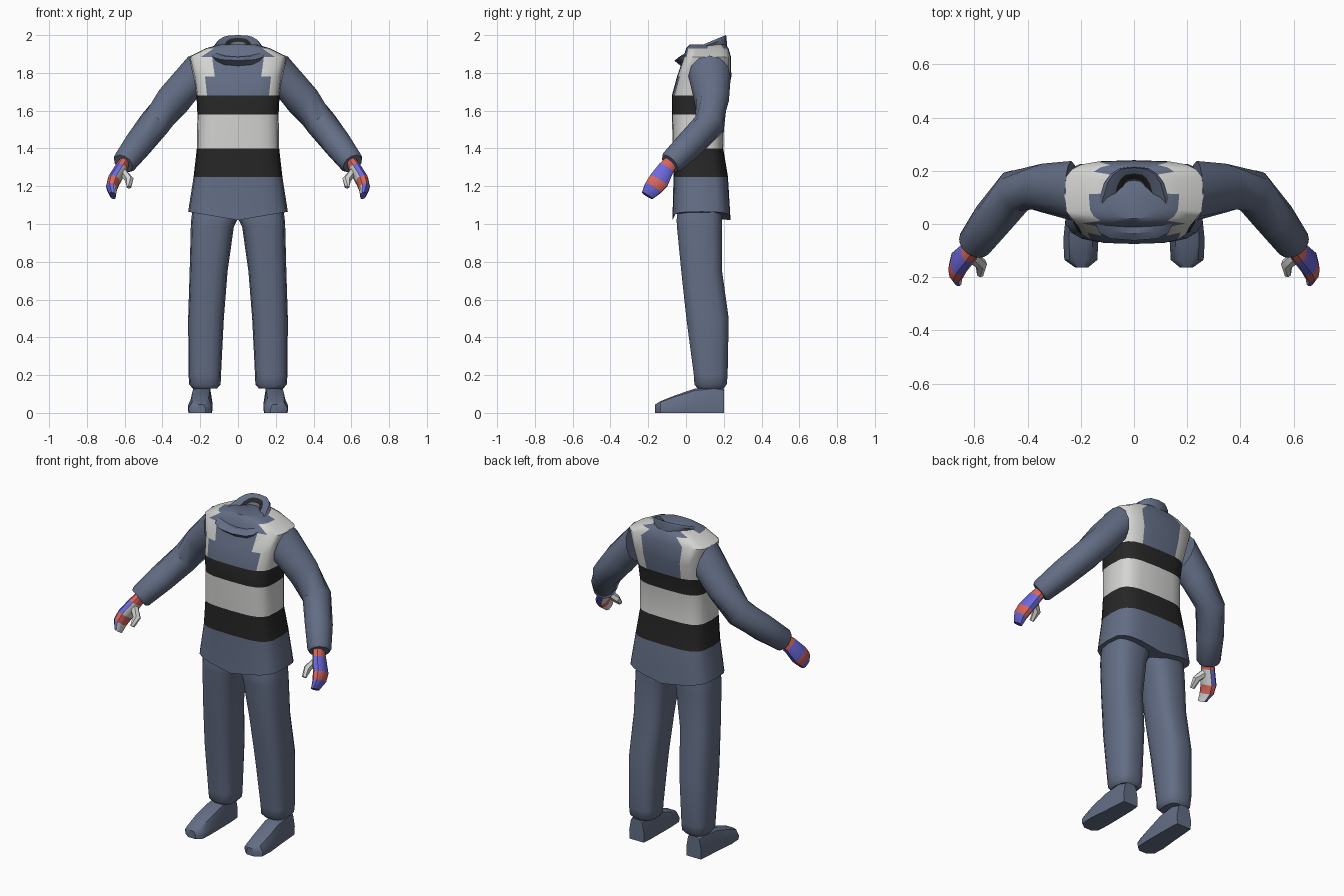
import bpy, bmesh, math
from mathutils import Vector

if "Cube" in bpy.data.objects:
    bpy.data.objects.remove(bpy.data.objects["Cube"])

def material(name, rgb):
    m = bpy.data.materials.new(name)
    m.diffuse_color = (*rgb, 1)
    m.use_nodes = True
    m.node_tree.nodes["Principled BSDF"].inputs["Base Color"].default_value = m.diffuse_color
    return m

SLATE, WHITE, BLACK, BLUE, RED = range(5)
MATS = [material("slate_cloth", (0.125, 0.155, 0.235)),
        material("pale_grey", (0.66, 0.66, 0.65)),
        material("near_black", (0.02, 0.02, 0.02)),
        material("violet_blue", (0.15, 0.14, 0.72)),
        material("coral_red", (0.68, 0.13, 0.11))]

def power(a, p):
    return math.copysign(abs(a) ** p, a)

def oval(c, u, v, n, p=1.0):
    """Rounded-box ring around c with half axes u and v."""
    c, u, v = Vector(c), Vector(u), Vector(v)
    return [c + u * power(math.cos(t), p) + v * power(math.sin(t), p)
            for t in (2 * math.pi * k / n for k in range(n))]

def flat_ring(z, x0, x1, y0, y1, n, p):
    return oval(((x0 + x1) / 2, (y0 + y1) / 2, z), ((x1 - x0) / 2, 0, 0),
                (0, (y1 - y0) / 2, 0), n, p)

def loft(name, rings, paint=lambda i, c, n: SLATE, mirror=False, angle=40):
    """Skin rings into a closed part; paint(segment, centre, normal) picks colours."""
    bm = bmesh.new()
    vs = [[bm.verts.new(co) for co in r] for r in rings]
    n = len(vs[0])
    tagged = []
    for i in range(len(vs) - 1):
        for k in range(n):
            j = (k + 1) % n
            tagged.append((i, bm.faces.new((vs[i][k], vs[i][j], vs[i + 1][j], vs[i + 1][k]))))
    tagged.append((0, bm.faces.new(vs[0])))
    tagged.append((len(vs) - 2, bm.faces.new(vs[-1])))
    bmesh.ops.recalc_face_normals(bm, faces=bm.faces)
    bm.normal_update()
    for i, f in tagged:
        f.material_index = paint(i, f.calc_center_median(), f.normal)
    me = bpy.data.meshes.new(name)
    bm.to_mesh(me)
    bm.free()
    for m in MATS:
        me.materials.append(m)
    ob = bpy.data.objects.new(name, me)
    bpy.context.collection.objects.link(ob)
    bpy.ops.object.select_all(action='DESELECT')
    ob.select_set(True)
    bpy.context.view_layer.objects.active = ob
    bpy.ops.object.shade_smooth_by_angle(angle=math.radians(angle))
    if mirror:
        mod = ob.modifiers.new("both_sides", 'MIRROR')
        mod.use_mirror_merge = False
    return ob

# Jacket body: height, half width, front y, back y
body = [(1.065, .264, -.072, .236), (1.25, .235, -.066, .222), (1.40, .218, -.070, .197),
        (1.58, .215, -.075, .203), (1.68, .220, -.075, .218), (1.78, .234, -.048, .240),
        (1.885, .262, -.012, .238), (1.93, .170, .000, .225), (1.95, .10, .02, .21)]
rings = [flat_ring(z, -w, w, f, b, 20, .55) for z, w, f, b in body]
for co in rings[0]:                      # hem dips at front and back
    co.z -= .045 * (1 - abs(co.x) / .264)

def paint_body(i, c, n):
    if i in (1, 3):
        return BLACK
    if i == 2:
        return WHITE
    limit = .145 if c.y < .1 else .115
    return WHITE if i > 3 and abs(c.x) > limit else SLATE

loft("jacket_body", rings, paint_body)

# Collar: front y, back y, half width, front z, back z
collar = [(.02, .19, .09, 1.85, 1.93), (-.02, .217, .125, 1.83, 1.94), (-.062, .215, .155, 1.865, 1.985),
          (-.035, .212, .135, 1.885, 2.0), (.0, .19, .085, 1.885, 1.985),
          (.015, .17, .062, 1.875, 1.965), (.04, .12, .035, 1.80, 1.84)]

def collar_ring(f, b, w, zf, zb, n=16):
    out = []
    for k in range(n):
        a = 2 * math.pi * k / n
        t = (1 - power(math.cos(a), .65)) / 2
        out.append(Vector((w * power(math.sin(a), .65) * (1.08 - .4 * t),
                           f + (b - f) * t, zf + (zb - zf) * t ** .85)))
    return out

loft("collar", [collar_ring(*c) for c in collar],
     lambda i, c, n: BLACK if i in (0, 4) else SLATE, angle=30)

# Sleeves: centre, direction, radius
def tube_ring(c, d, r, n=12):
    d = Vector(d).normalized()
    side = d.cross(Vector((0, 0, 1))).normalized()
    return oval(c, side.cross(d) * r, side * r, n)

sleeve = [((.235, .125, 1.782), (1, 0, -.22), .112), ((.345, .135, 1.652), (.62, 0, -.78), .092),
          ((.443, .125, 1.53), (.55, -.4, -.7), .083), ((.53, .02, 1.42), (.47, -.65, -.59), .077),
          ((.60, -.075, 1.328), (.47, -.65, -.59), .066), ((.607, -.085, 1.32), (.47, -.65, -.59), .056)]
loft("sleeve", [tube_ring(*s) for s in sleeve], mirror=True)

# Gloved hands: centre, half thickness, half width
along = Vector((.3, -.5, -.81)).normalized()
wide = Vector((0, .85, -.52)).normalized()
outer = wide.cross(along).normalized()
if outer.x < 0:
    outer = -outer
hand = [((.592, -.07, 1.34), .028, .036), ((.62, -.105, 1.295), .032, .045),
        ((.658, -.145, 1.228), .034, .056), ((.670, -.175, 1.19), .030, .050),
        ((.663, -.205, 1.15), .017, .034)]

def paint_hand(i, c, n):
    if i in (0, 2):
        return RED
    return BLUE if n.dot(outer) > -.1 else WHITE

loft("gloved_hand", [oval(c, outer * t, wide * w, 10, .8) for c, t, w in hand],
     paint_hand, mirror=True)

# Thumbs
thumb = [((.62, -.12, 1.285), (-.5, -.4, -.7), .024), ((.575, -.15, 1.235), (-.2, -.5, -.8), .023),
         ((.578, -.19, 1.195), (.1, -.6, -.8), .013)]
loft("thumb", [tube_ring(*t, n=6) for t in thumb], lambda i, c, n: WHITE, mirror=True)

# Trouser legs: height, inner x, outer x, front y, back y
leg = [(1.12, -.005, .235, -.04, .19), (1.02, .005, .248, -.052, .193), (.985, .022, .25, -.05, .193),
       (.75, .055, .256, -.027, .193), (.50, .075, .264, .000, .228), (.20, .09, .262, .040, .222),
       (.15, .092, .258, .043, .217), (.13, .11, .24, .06, .20)]
loft("trouser_leg", [flat_ring(*r, 14, .7) for r in leg], mirror=True)

# Shoes: y, centre x, half width, top half width, top height
shoe = [(.20, .192, .05, .038, .13), (.15, .192, .055, .045, .14), (.045, .195, .06, .045, .128),
        (-.06, .2, .066, .045, .092), (-.135, .2, .062, .042, .062), (-.163, .197, .025, .018, .045)]

def shoe_ring(y, cx, w, tw, h):
    half = [(w * .95, 0), (w, h * .4), (tw, h * .92), (tw * .5, h)]
    pts = half + [(-x, z) for x, z in reversed(half)]
    return [Vector((cx + x, y, z)) for x, z in pts]

loft("shoe", [shoe_ring(*s) for s in shoe], mirror=True)
